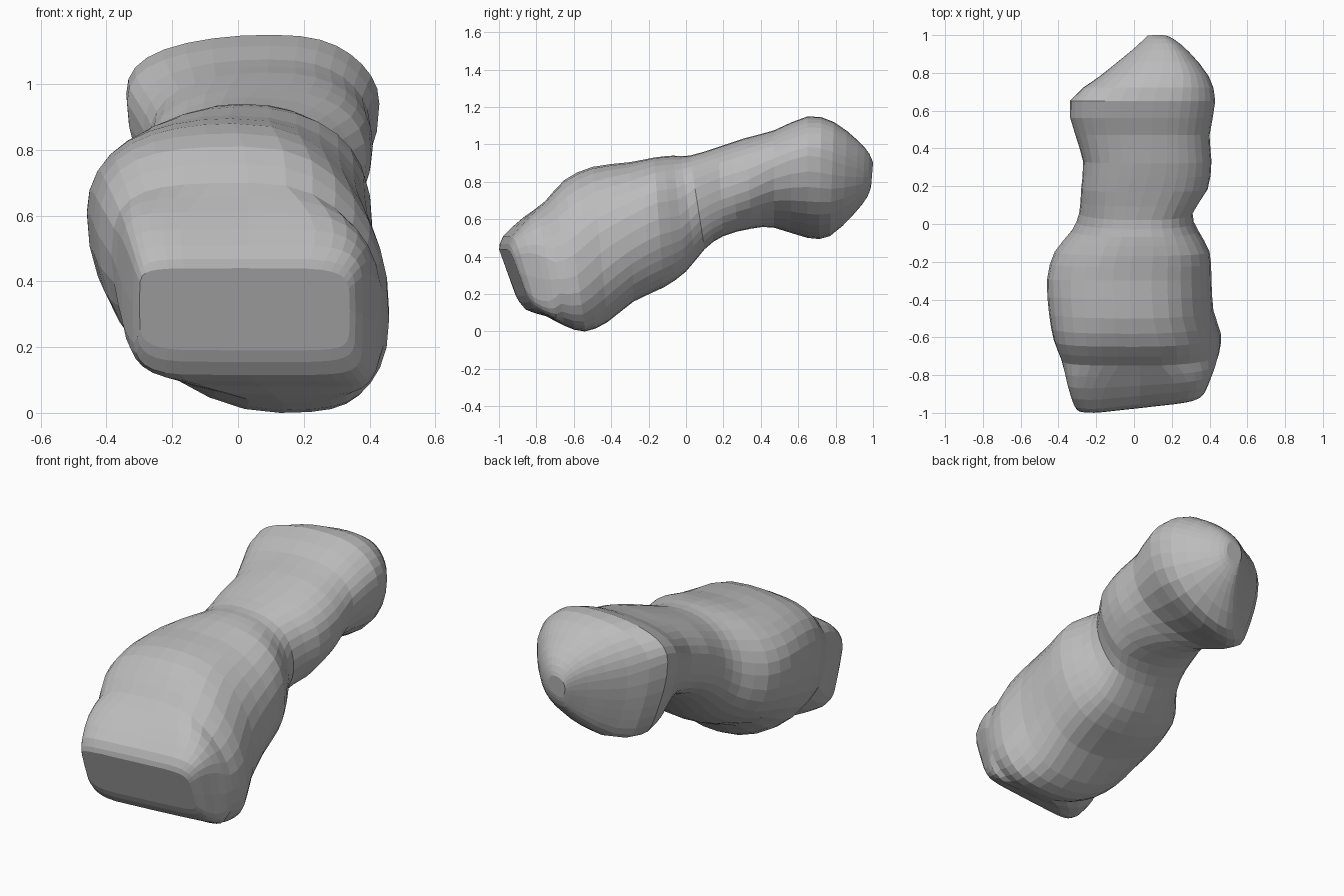
import bpy
import bmesh
from math import cos, sin, pi

cube = bpy.data.objects.get("Cube")
if cube:
    bpy.data.objects.remove(cube)

SIDES = 32
STEPS = 2

# Sections from front to back:
# top y, top z, bottom y, bottom z, low-x side (x, z), high-x side (x, z)
SECTIONS = [
    (-1.0, .44, -.91, .19, -.3, .33, .34, .31),
    (-.98, .51, -.86, .115, -.32, .33, .38, .3),
    (-.87, .61, -.76, .08, -.355, .4, .42, .28),
    (-.75, .7, -.65, .03, -.385, .48, .45, .28),
    (-.65, .81, -.54, 0, -.425, .54, .46, .3),
    (-.5, .88, -.42, .05, -.45, .6, .42, .42),
    (-.3, .905, -.28, .16, -.46, .61, .41, .53),
    (-.17, .93, -.12, .235, -.42, .61, .4, .6),
    (-.07, .94, 0, .32, -.33, .64, .34, .62),
    (.02, .94, .1, .44, -.29, .7, .31, .7),
    (.17, .985, .2, .51, -.28, .76, .39, .76),
    (.32, 1.035, .35, .55, -.27, .82, .41, .81),
    (.47, 1.075, .47, .555, -.31, .9, .4, .88),
    (.65, 1.15, .65, .5, -.34, .97, .43, .94),
    (.79, 1.12, .77, .51, -.18, .9, .395, .91),
    (.92, 1.02, .9, .63, -.02, .87, .29, .87),
    (.98, .95, .97, .72, .05, .85, .215, .85),
    (1.0, .9, .99, .78, .07, .84, .175, .84),
]


def clamp(value):
    return max(0, min(1, value))


def blend(a, b, c, d, t):
    """Smooth curve through b and c."""
    return b + t / 2 * (c - a + t * (2 * a - 5 * b + 4 * c - d
                                     + t * (3 * (b - c) + d - a)))


def smooth_sections(keys):
    result = []
    last = len(keys) - 1
    for i in range(last):
        near = [keys[max(0, min(last, i + k))] for k in (-1, 0, 1, 2)]
        for s in range(STEPS):
            result.append([blend(*values, s / STEPS) for values in zip(*near)])
    return result + [list(keys[last])]


def ring(section):
    """Lopsided outline: boxy at the front, round below and at the back."""
    yt, zt, yb, zb, xl, zl, xr, zr = section
    xc, zc = (xl + xr) / 2, (zl + zr) / 2
    half = (xr - xl) / 2
    front = clamp((-.76 - yt) / .2)
    lobe = clamp((yt - .2) / .3)
    shoulder = clamp((yt + .75) / .25) * clamp((.2 - yt) / .2)
    upper = 2.5 + 3.5 * front - .25 * lobe
    lower = 2.2 + 3.8 * front - .25 * lobe
    lean_top = .15 * lobe
    lean_bottom = .25 * (1 - front) - .65 * lobe
    points = []
    for i in range(SIDES):
        a = 2 * pi * i / SIDES
        c, s = cos(a), sin(a)
        power = lower if s < 0 else upper
        if s > 0 and c < 0:
            power -= .45 * shoulder
        u, v = abs(c) ** (2 / power), abs(s) ** (2 / power)
        x = xc + (half * u if c > 0 else -half * u)
        x += half * s ** 4 * (lean_bottom if s < 0 else lean_top)
        z = zc + (v * (zt - zc) if s > 0 else v * (zb - zc))
        z += ((zr if c > 0 else zl) - zc) * c * c
        y = yb + (yt - yb) * clamp((z - zb) / (zt - zb))
        # The front end is turned slightly towards the high-x side
        y += .11 * front * max(0, x + .2)
        points.append((x, y, max(0, z)))
    return points


# Loft the body through the sections and close both ends
bm = bmesh.new()
rings = [[bm.verts.new(p) for p in ring(s)] for s in smooth_sections(SECTIONS)]
for near, far in zip(rings, rings[1:]):
    for i in range(SIDES):
        j = (i + 1) % SIDES
        bm.faces.new((near[i], near[j], far[j], far[i]))
bm.faces.new(rings[0])
bm.faces.new(rings[-1])
bmesh.ops.recalc_face_normals(bm, faces=bm.faces)

mesh = bpy.data.meshes.new("lumpy_body")
bm.to_mesh(mesh)
bm.free()
body = bpy.data.objects.new("lumpy_body", mesh)
bpy.context.collection.objects.link(body)

# Plain grey surface
grey = bpy.data.materials.new("plain_grey")
grey.use_nodes = True
colour = (.5, .5, .5, 1)
grey.diffuse_color = colour
grey.node_tree.nodes["Principled BSDF"].inputs["Base Color"].default_value = colour
mesh.materials.append(grey)
